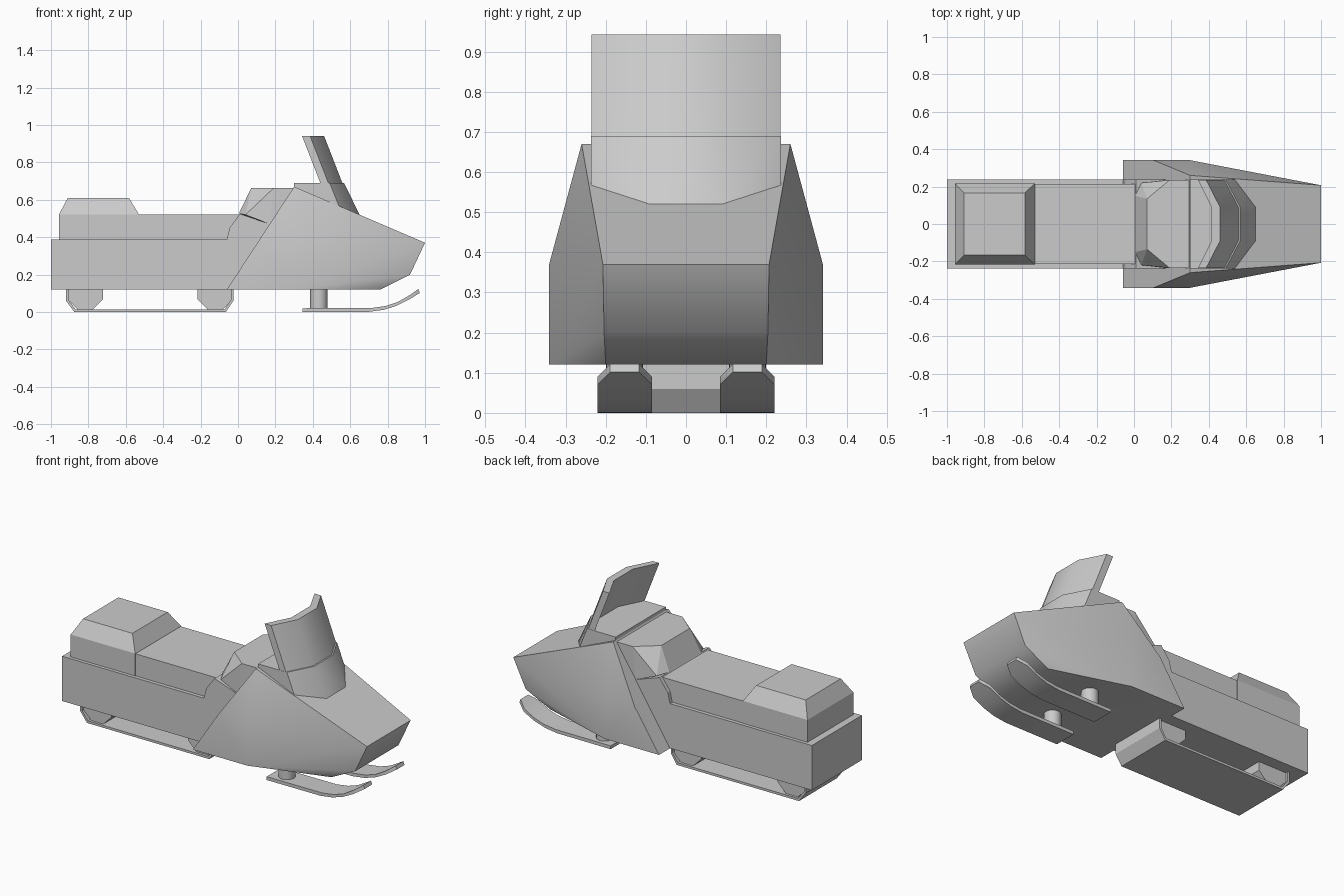
import bpy, bmesh, math

if "Cube" in bpy.data.objects:
    bpy.data.objects.remove(bpy.data.objects["Cube"])


def finish(name, bm, angle=None):
    bmesh.ops.recalc_face_normals(bm, faces=bm.faces[:])
    me = bpy.data.meshes.new(name)
    bm.to_mesh(me)
    bm.free()
    ob = bpy.data.objects.new(name, me)
    bpy.context.collection.objects.link(ob)
    if angle:
        bpy.ops.object.select_all(action='DESELECT')
        ob.select_set(True)
        bpy.context.view_layer.objects.active = ob
        bpy.ops.object.shade_smooth_by_angle(angle=math.radians(angle))
    return ob


def prism(name, profile, half):
    """Extrude an x-z outline across the width."""
    bm = bmesh.new()
    f = bm.faces.new([bm.verts.new((x, -half, z)) for x, z in profile])
    new = bmesh.ops.extrude_face_region(bm, geom=[f])['geom']
    bmesh.ops.translate(bm, vec=(0, 2 * half, 0),
                        verts=[v for v in new if isinstance(v, bmesh.types.BMVert)])
    return finish(name, bm)


def shell(name, points, angle=None):
    """Convex body from points mirrored in y."""
    bm = bmesh.new()
    for x, y, z in points:
        for s in (-1, 1):
            bm.verts.new((x, s * y, z))
    bmesh.ops.convex_hull(bm, input=bm.verts[:])
    bmesh.ops.delete(bm, geom=[v for v in bm.verts if not v.link_faces], context='VERTS')
    bmesh.ops.dissolve_limit(bm, angle_limit=0.01, verts=bm.verts[:], edges=bm.edges[:])
    return finish(name, bm, angle)


def loft(name, rings, angle=None):
    """Skin equal closed rings and cap both ends."""
    bm = bmesh.new()
    rows = [[bm.verts.new(p) for p in r] for r in rings]
    n = len(rows[0])
    for a, b in zip(rows, rows[1:]):
        for i in range(n):
            j = (i + 1) % n
            bm.faces.new((a[i], a[j], b[j], b[i]))
    bm.faces.new(rows[0])
    bm.faces.new(rows[-1])
    return finish(name, bm, angle)


# Rear tunnel body with raised, slanted front
prism("tunnel", [(-1, .12), (-1, .388), (-.06, .388), (-.045, .45), (.01, .525),
                 (.17, .47), (-.06, .12)], .237)

# Seat and tapered rear box
prism("seat", [(-.955, .38), (-.955, .52), (.01, .52), (.01, .38)], .215)
shell("rear_box", [(-.957, .217, .38), (-.53, .217, .38), (-.957, .217, .522), (-.53, .217, .522),
                   (-.91, .167, .61), (-.583, .167, .61)])

# Hood with flared side panels and tapering nose
shell("hood", [(-.06, .341, .12), (.104, .341, .37), (.3, .26, .67), (.3, .341, .37),
               (.3, .341, .12), (1, .207, .37), (.92, .204, .2), (.76, .2, .12)], 40)

# Dashboard console behind the cowl
shell("console", [(.005, .15, .527), (.04, .22, .52), (.17, .235, .47), (.3, .235, .47),
                  (.07, .135, .662), (.19, .235, .662), (.31, .235, .662)])

# Raised cowl under the windshield
shell("cowl", [(.3, .237, .69), (.49, .237, .69), (.567, .09, .69), (.3, .237, .55),
               (.54, .237, .565), (.65, .09, .52)], 40)

# Curved, raked windshield
plan = [(.485, -.236), (.56, -.09), (.56, .09), (.485, .236),
        (.442, .236), (.515, .09), (.515, -.09), (.442, -.236)]
loft("windshield", [[(x - dx, y, z) for x, y in plan] for dx, z in ((0, .685), (.1, .942))], 35)

# Track belt
prism("track_belt", [(-.92, .125), (-.92, .06), (-.875, 0), (-.065, 0), (-.025, .06), (-.025, .125),
                     (-.038, .125), (-.038, .064), (-.072, .014), (-.868, .014),
                     (-.907, .064), (-.907, .125)], .18)

# Octagonal track wheels
for label, cx in (("rear", -.817), ("front", -.122)):
    r = .095 / math.cos(math.pi / 8)
    prism(label + "_track_wheel",
          [(cx + r * math.cos((i + .5) * math.pi / 4), .108 + r * math.sin((i + .5) * math.pi / 4))
           for i in range(8)], .165)

# Skis with upturned narrowing tips, and their round struts
stations = [(.345, 0, .068), (.7, .001, .068), (.78, .012, .068), (.85, .034, .068),
            (.92, .07, .068), (.972, .102, .036)]
for label, y in (("right", -.153), ("left", .153)):
    loft(label + "_ski", [[(x, y - w, z), (x, y + w, z), (x - .2 * z ** 1.0 + .012, y + w, z + .02),
                           (x - .2 * z + .012, y - w, z + .02)] if i else
                          [(x, y - w, z), (x, y + w, z), (x, y + w, z + .02), (x, y - w, z + .02)]
                          for i, (x, z, w) in enumerate(stations)], 35)
    bpy.ops.mesh.primitive_cylinder_add(vertices=24, radius=.046, depth=.13, location=(.432, y, .08))
    strut = bpy.context.object
    strut.name = label + "_ski_strut"
    bpy.ops.object.shade_smooth_by_angle(angle=math.radians(35))
